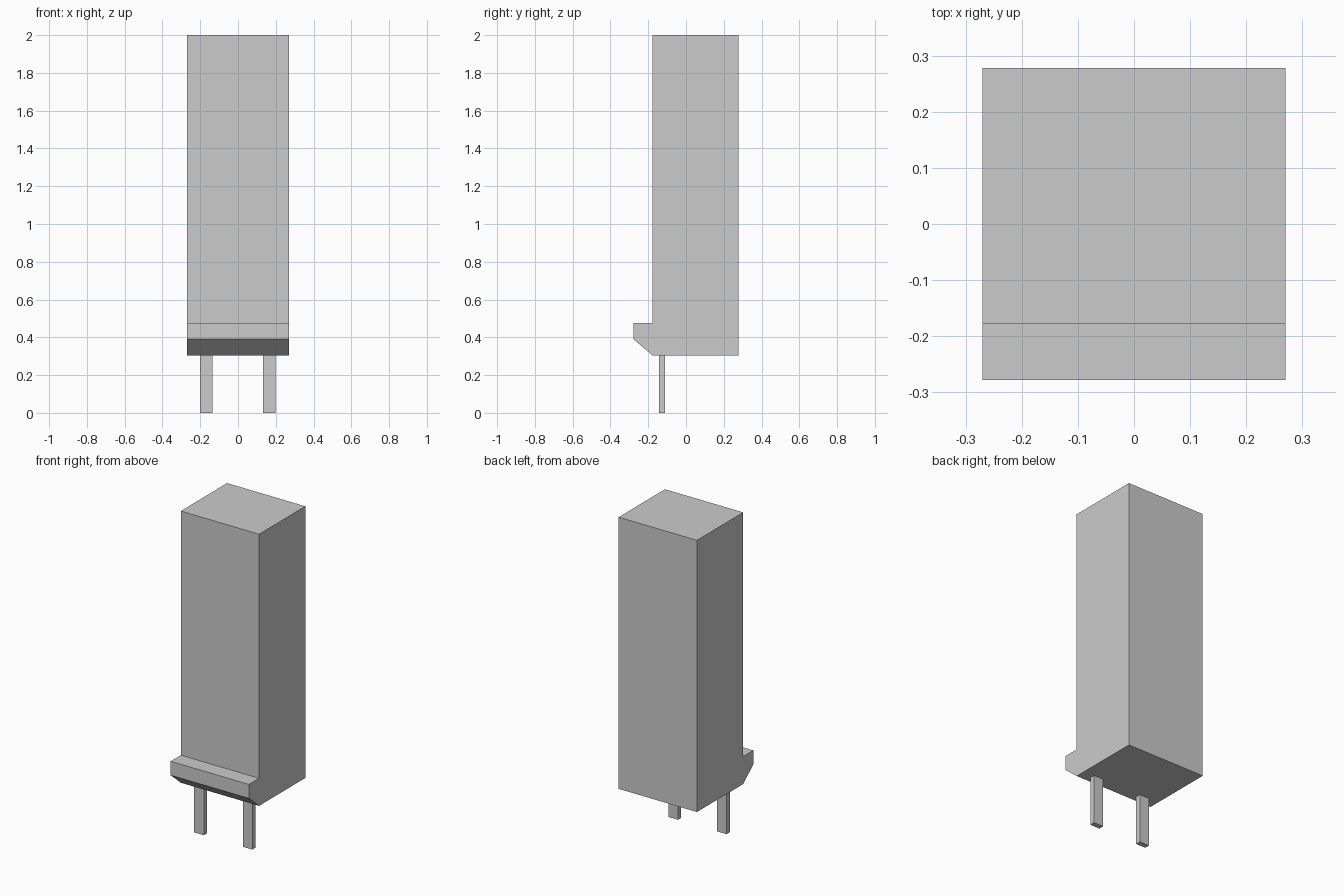
import bpy, bmesh

if "Cube" in bpy.data.objects:
    bpy.data.objects.remove(bpy.data.objects["Cube"])

HALF_WIDTH = 0.27
BASE_Z = 0.305


def add_object(name, bm):
    bmesh.ops.recalc_face_normals(bm, faces=bm.faces)
    mesh = bpy.data.meshes.new(name)
    bm.to_mesh(mesh)
    bm.free()
    obj = bpy.data.objects.new(name, mesh)
    bpy.context.collection.objects.link(obj)
    return obj


def extrude_profile(name, profile, x0, x1):
    """Extrude a (y, z) outline along x."""
    bm = bmesh.new()
    face = bm.faces.new([bm.verts.new((x0, y, z)) for y, z in profile])
    result = bmesh.ops.extrude_face_region(bm, geom=[face])
    verts = [v for v in result["geom"] if isinstance(v, bmesh.types.BMVert)]
    bmesh.ops.translate(bm, verts=verts, vec=(x1 - x0, 0, 0))
    return add_object(name, bm)


# Tall housing with the chamfered lip along its lower front edge
housing_profile = [
    (-0.178, BASE_Z), (0.278, BASE_Z), (0.278, 2.0), (-0.178, 2.0),
    (-0.178, 0.477), (-0.278, 0.477), (-0.278, 0.39),
]
extrude_profile("housing", housing_profile, -HALF_WIDTH, HALF_WIDTH)

# Two flat contact pins under the housing
pin_profile = [(-0.143, 0), (-0.111, 0), (-0.111, BASE_Z), (-0.143, BASE_Z)]
for name, x in (("left_pin", -0.169), ("right_pin", 0.166)):
    extrude_profile(name, pin_profile, x - 0.033, x + 0.033)
